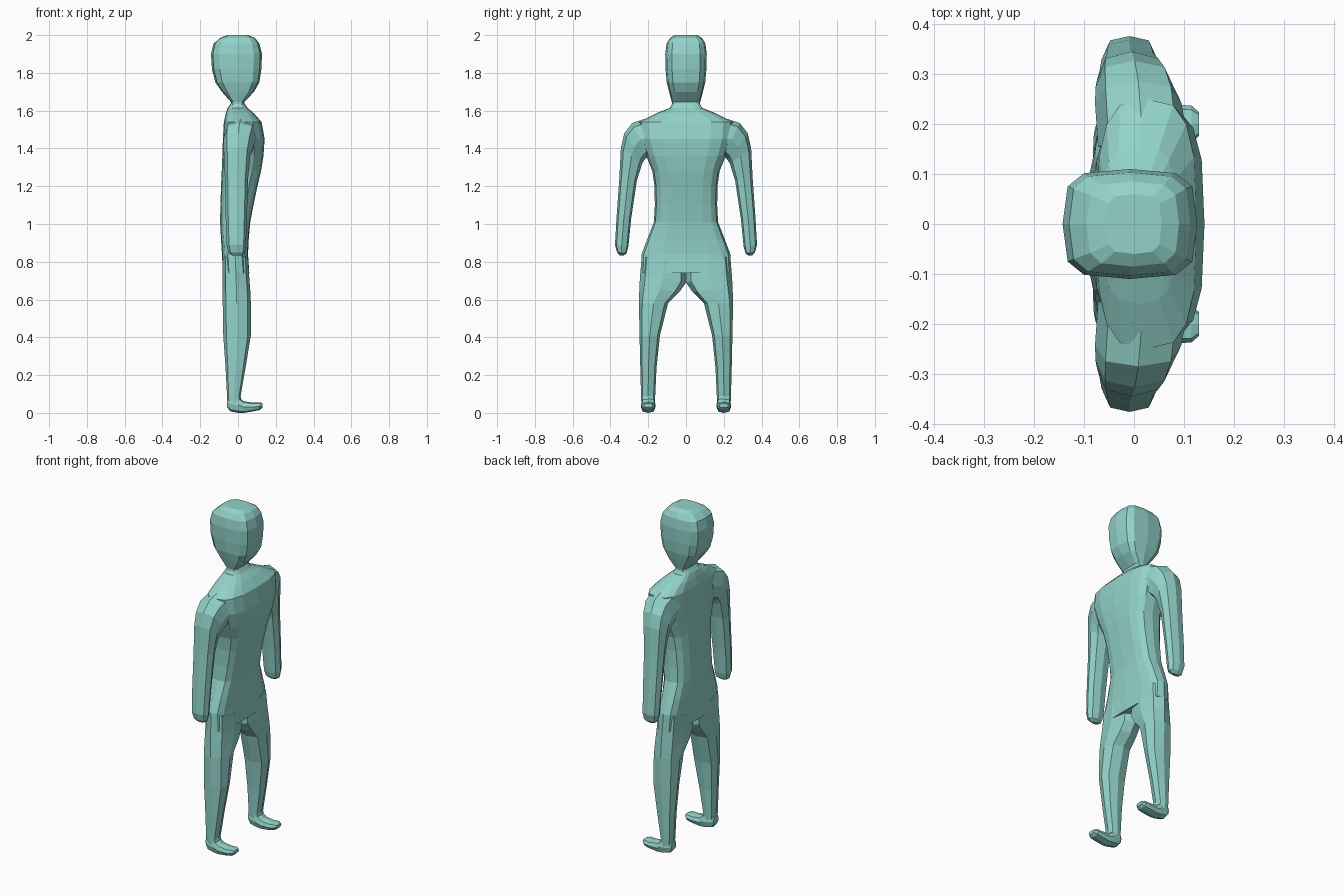
import bpy, bmesh, math
from mathutils import Vector

skin = bpy.data.materials.new("pale teal")
skin.diffuse_color = (0.29, 0.65, 0.59, 1)


def ring(c, u, v, n, e):
    # boxy oval round c with half axes u and v
    f = lambda t: math.copysign(abs(t) ** e, t) if abs(t) > 1e-6 else 0
    angles = [2 * math.pi * i / n for i in range(n)]
    return [c + u * f(math.cos(a)) + v * f(math.sin(a)) for a in angles]


def loft(name, rings, mirror=False):
    bm = bmesh.new()
    rows = [[bm.verts.new(p) for p in r] for r in rings]
    n = len(rows[0])
    for a, b in zip(rows, rows[1:]):
        for i in range(n):
            j = (i + 1) % n
            bm.faces.new((a[i], a[j], b[j], b[i]))
    bm.faces.new(rows[0])
    bm.faces.new(rows[-1])
    bmesh.ops.recalc_face_normals(bm, faces=bm.faces)
    me = bpy.data.meshes.new(name)
    bm.to_mesh(me)
    bm.free()
    me.materials.append(skin)
    ob = bpy.data.objects.new(name, me)
    bpy.context.collection.objects.link(ob)
    if mirror:
        m = ob.modifiers.new("mirror", "MIRROR")
        m.use_axis = (False, True, False)
    return ob


def upright(stations, n, e):
    # station: z, half width, back x, front x
    return [ring(Vector(((a + b) / 2, 0, z)), Vector(((b - a) / 2, 0, 0)),
                 Vector((0, w, 0)), n, e) for z, w, a, b in stations]


def limb(stations, n, e):
    # station: outer y, z, inner y, z, back x, front x
    out = []
    for yo, zo, yi, zi, a, b in stations:
        out.append(ring(Vector(((a + b) / 2, (yo + yi) / 2, (zo + zi) / 2)),
                        Vector((0, (yo - yi) / 2, (zo - zi) / 2)),
                        Vector(((b - a) / 2, 0, 0)), n, e))
    return out


# head
loft("head", upright([
    (1.61, .075, -.045, .04), (1.645, .075, -.037, .033), (1.70, .09, -.085, .085),
    (1.75, .102, -.12, .113), (1.82, .108, -.138, .124), (1.90, .11, -.143, .127),
    (1.955, .103, -.13, .113), (1.985, .085, -.095, .09), (2.0, .06, -.055, .055)], 12, .55))

# torso
loft("torso", upright([
    (.74, .24, -.08, .06), (.84, .235, -.085, .053), (.92, .205, -.09, .057),
    (1.01, .17, -.095, .065), (1.10, .165, -.093, .082), (1.2, .167, -.09, .103),
    (1.28, .178, -.086, .122), (1.36, .21, -.083, .135), (1.45, .24, -.08, .141),
    (1.54, .25, -.075, .125), (1.585, .16, -.065, .085), (1.615, .085, -.055, .05),
    (1.64, .072, -.037, .033)], 16, .65))

# arms
loft("arms", limb([
    (.16, 1.575, .15, 1.36, -.072, .11), (.285, 1.535, .20, 1.36, -.078, .095),
    (.327, 1.48, .22, 1.34, -.077, .08), (.345, 1.40, .232, 1.32, -.074, .065),
    (.353, 1.24, .26, 1.23, -.069, .053), (.368, 1.03, .29, 1.03, -.065, .047),
    (.376, .89, .305, .88, -.06, .042), (.365, .85, .315, .845, -.05, .037),
    (.35, .833, .33, .833, -.03, .015)], 8, .8), True)

# legs
loft("legs", limb([
    (.234, .83, .0, .79, -.083, .055), (.243, .73, .0, .69, -.082, .06),
    (.247, .66, .035, .64, -.082, .065), (.249, .58, .095, .58, -.081, .068),
    (.246, .41, .138, .41, -.078, .068), (.242, .24, .156, .24, -.066, .04),
    (.238, .09, .163, .09, -.058, .014), (.236, .04, .166, .04, -.056, .02)], 8, .75), True)

# feet, lofted from heel to toe
feet = [(-.058, .03, .08, .025), (-.04, .008, .09, .035), (0, 0, .085, .039),
        (.03, 0, .062, .038), (.08, .008, .054, .039), (.115, .015, .056, .037),
        (.13, .028, .05, .024)]
loft("feet", [ring(Vector((x, .2, (a + b) / 2)), Vector((0, w, 0)),
                   Vector((0, 0, (b - a) / 2)), 8, .75) for x, a, b, w in feet], True)
